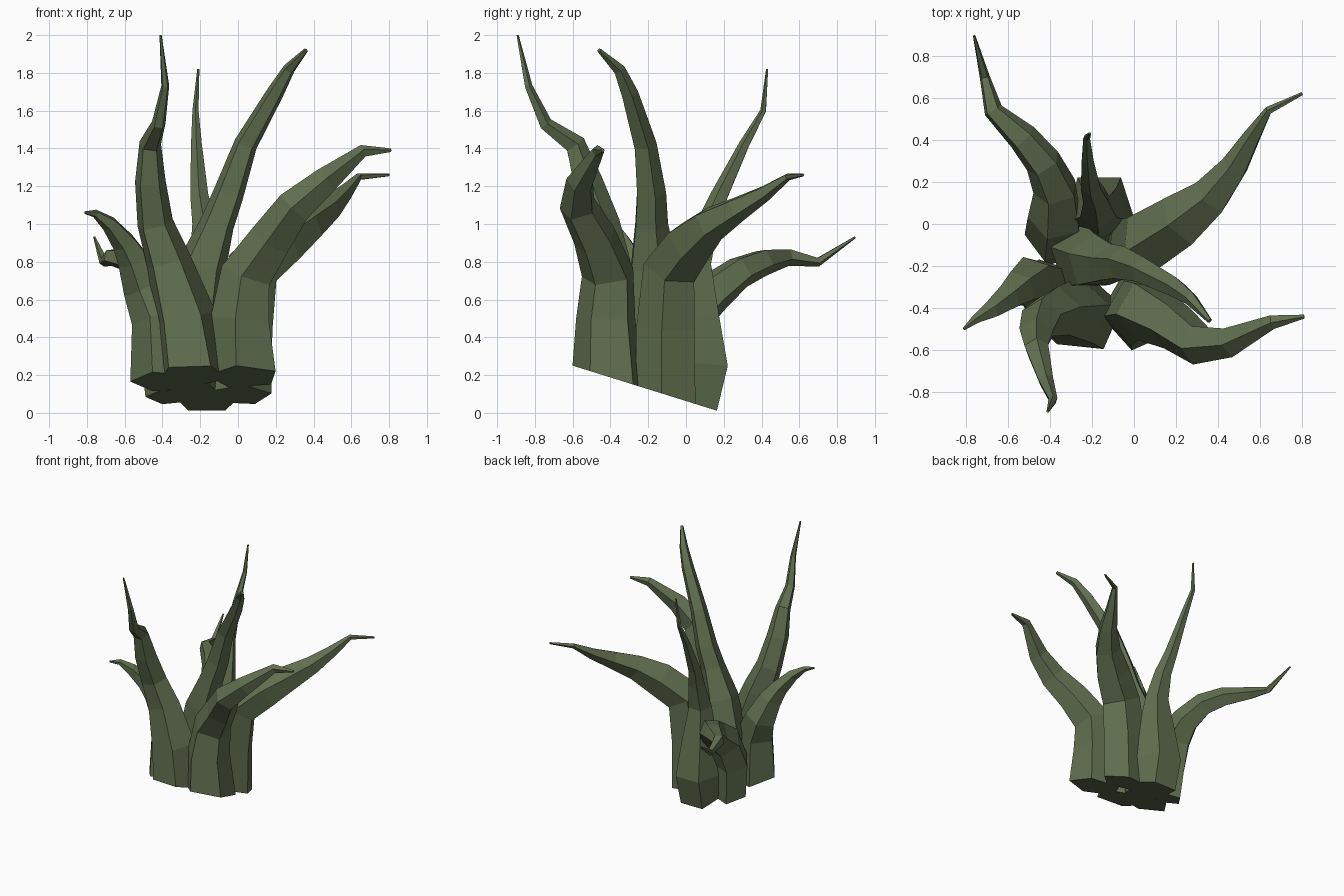
import bpy, bmesh, math
from mathutils import Vector, Quaternion

SIDES = 5

green = bpy.data.materials.new("moss green")
green.diffuse_color = (0.12, 0.16, 0.08, 1)


def ground(y):
    """Height of the slanted cut under the clump."""
    return 0.25 - 0.312 * (y + 0.6)


def tentacle(name, path, turn):
    """Tapered faceted tube; path holds (x, y, z, radius), the first z follows the slanted cut."""
    bm = bmesh.new()
    pts = [Vector(p[:3]) for p in path]
    rings = []
    q = Quaternion()
    prev = Vector((0, 0, 1))
    for i, p in enumerate(pts):
        if i == 0:
            t = Vector((0, 0, 1))
        elif i == len(pts) - 1:
            t = (p - pts[i - 1]).normalized()
        else:
            t = ((p - pts[i - 1]).normalized() + (pts[i + 1] - p).normalized()).normalized()
        q = prev.rotation_difference(t) @ q
        prev = t
        ring = []
        for k in range(SIDES):
            a = math.radians(turn) + 2 * math.pi * k / SIDES
            co = p + q @ (Vector((math.cos(a), math.sin(a), 0)) * path[i][3])
            if i == 0:
                co.z = ground(co.y)
            ring.append(bm.verts.new(co))
        rings.append(ring)
    for lo, hi in zip(rings, rings[1:]):
        for k in range(SIDES):
            n = (k + 1) % SIDES
            bm.faces.new((lo[k], lo[n], hi[n], hi[k]))
    bm.faces.new(rings[0][::-1])
    bm.faces.new(rings[-1])
    me = bpy.data.meshes.new(name)
    bm.to_mesh(me)
    bm.free()
    me.materials.append(green)
    ob = bpy.data.objects.new(name, me)
    bpy.context.collection.objects.link(ob)


# low tentacle reaching back left
tentacle("back_left_tentacle", [
    (-0.36, -0.07, 0.1, .13), (-0.38, -0.05, .35, .14), (-0.37, 0.03, .54, .135),
    (-0.37, 0.16, .65, .11), (-0.43, 0.29, .75, .09), (-0.53, 0.41, .80, .075),
    (-0.67, 0.54, .825, .048), (-0.71, 0.70, .80, .025), (-0.76, 0.895, .93, .006)], 108)

# tentacle reaching back right
tentacle("back_right_tentacle", [
    (0.01, -0.10, 0.1, .17), (0.02, -0.10, .45, .165), (0.07, -0.08, .76, .15),
    (0.23, 0.02, .90, .135), (0.37, 0.13, 1.0, .10), (0.48, 0.27, 1.08, .07),
    (0.56, 0.41, 1.16, .045), (0.64, 0.54, 1.25, .02), (0.80, 0.62, 1.26, .008)], -10)

# thick tentacle reaching right
tentacle("right_tentacle", [
    (0.03, -0.41, 0.2, .195), (0.02, -0.42, .5, .165), (0.05, -0.41, .73, .145),
    (0.18, -0.48, .92, .12), (0.30, -0.57, 1.09, .10), (0.46, -0.56, 1.225, .075),
    (0.66, -0.465, 1.385, .035), (0.81, -0.44, 1.39, .01)], -30)

# tall central tentacle curving forward
tentacle("middle_tentacle", [
    (-0.24, -0.16, 0.1, .15), (-0.24, -0.16, .5, .165), (-0.19, -0.18, .78, .135),
    (-0.11, -0.19, 1.0, .095), (-0.05, -0.19, 1.16, .085), (0.04, -0.22, 1.42, .065),
    (0.195, -0.30, 1.69, .048), (0.27, -0.355, 1.82, .033), (0.36, -0.46, 1.92, .012)], 90)

# tallest tentacle leaning to the front
tentacle("front_tentacle", [
    (-0.24, -0.43, 0.2, .19), (-0.28, -0.42, .5, .17), (-0.37, -0.42, .8, .125),
    (-0.44, -0.45, 1.0, .10), (-0.465, -0.525, 1.22, .085), (-0.465, -0.59, 1.42, .06),
    (-0.42, -0.745, 1.53, .038), (-0.385, -0.835, 1.73, .022), (-0.41, -0.892, 2.0, .006)], -60)

# short tentacle reaching left
tentacle("left_tentacle", [
    (-0.40, -0.33, 0.2, .17), (-0.42, -0.31, .5, .145), (-0.49, -0.27, .66, .12),
    (-0.55, -0.31, .81, .09), (-0.60, -0.35, .90, .068), (-0.68, -0.41, 1.0, .045),
    (-0.755, -0.455, 1.055, .022), (-0.81, -0.50, 1.06, .007)], 180)

# slender tentacle at the back
tentacle("back_tentacle", [
    (-0.165, 0.03, 0.05, .165), (-0.165, 0.08, .26, .175), (-0.165, 0.06, .52, .14),
    (-0.17, 0.06, .8, .09), (-0.18, 0.12, 1.0, .065), (-0.205, 0.18, 1.15, .05),
    (-0.22, 0.31, 1.42, .03), (-0.225, 0.41, 1.6, .017), (-0.21, 0.43, 1.82, .006)], 54)
